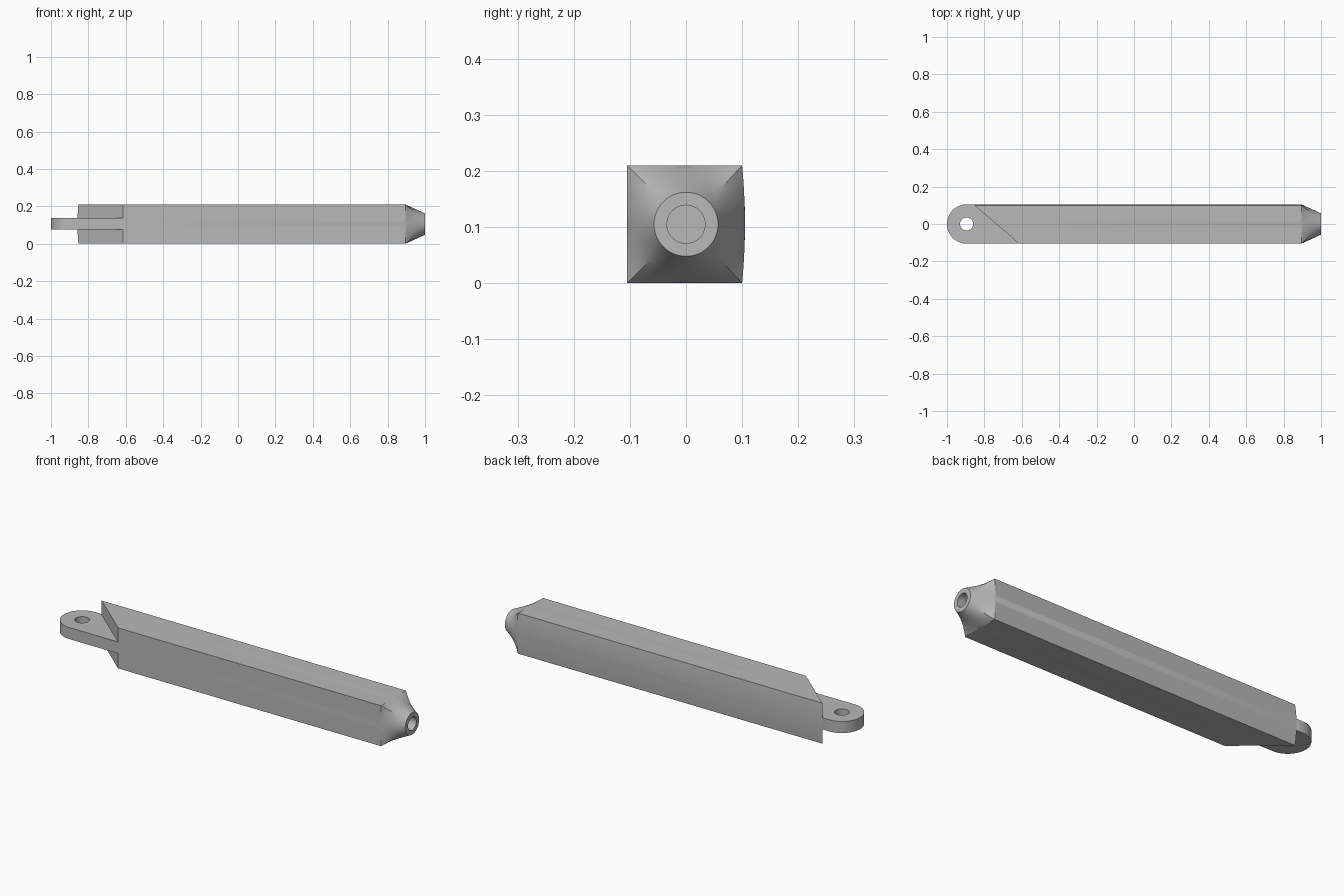
import bpy, bmesh, math

cube = bpy.data.objects.get("Cube")
if cube:
    bpy.data.objects.remove(cube, do_unlink=True)

HALF = 0.105          # half of the bar's width and height
SIDES = 64            # points around each loft ring

grey = bpy.data.materials.new("plain grey")
grey.use_nodes = True
colour = (0.48, 0.48, 0.48, 1)
grey.diffuse_color = colour
grey.node_tree.nodes["Principled BSDF"].inputs["Base Color"].default_value = colour


def finish(name, bm, angle):
    bmesh.ops.recalc_face_normals(bm, faces=bm.faces)
    mesh = bpy.data.meshes.new(name)
    bm.to_mesh(mesh)
    bm.free()
    mesh.materials.append(grey)
    obj = bpy.data.objects.new(name, mesh)
    bpy.context.collection.objects.link(obj)
    bpy.ops.object.select_all(action="DESELECT")
    obj.select_set(True)
    bpy.context.view_layer.objects.active = obj
    bpy.ops.object.shade_smooth_by_angle(angle=math.radians(angle))
    return obj


def slant(y):
    """x position of the oblique cut at the lug end."""
    return -0.615 - (y + HALF) * 1.16


def section(blend, radius):
    """Ring of (y, z) points from the bulged square to a circle."""
    points = []
    for k in range(SIDES):
        a = 2 * math.pi * k / SIDES
        c, s = math.cos(a), math.sin(a)
        d = 1 / max(abs(c), abs(s))
        y = c * d * (0.1 if c > 0 else HALF)
        z = s * d * HALF
        if c > 0 and abs(c) >= abs(s):      # gently crowned back side
            y += 0.005 * (1 - (z / HALF) ** 2)
        corner = (d - 1) / (math.sqrt(2) - 1)
        w = blend + 0.5 * corner * blend * (1 - blend)
        points.append((y + (c * radius - y) * w, z + (s * radius - z) * w))
    return points


# Square bar with an oblique end, lofted into a round nose with a blind bore
bm = bmesh.new()
rings = []


def add_ring(points, x_of):
    ring = [bm.verts.new((x_of(y), y, z + HALF)) for y, z in points]
    if rings:
        last = rings[-1]
        for i in range(SIDES):
            j = (i + 1) % SIDES
            bm.faces.new((last[i], last[j], ring[j], ring[i]))
    rings.append(ring)


add_ring(section(0, HALF), slant)
STEPS = 8
for i in range(STEPS + 1):
    t = i / STEPS
    add_ring(section(t, 0.057), lambda y: 0.895 + 0.105 * t)
for x in (1.0, 0.88):
    add_ring(section(1, 0.034), lambda y: x)
bm.faces.new(rings[0])
bm.faces.new(rings[-1])
finish("bar_body", bm, 25)

# Flat lug with a rounded end and a pin hole
PIN_X = -0.895


def arc(radius, start, end, count):
    return [(PIN_X + radius * math.cos(start + (end - start) * i / count),
             radius * math.sin(start + (end - start) * i / count))
            for i in range(count + 1)]


bm = bmesh.new()
outline = arc(HALF, math.pi / 2, 3 * math.pi / 2, 32)
outline += [(slant(-HALF), -HALF), (-0.6, -0.09), (-0.82, 0.09), (slant(HALF), HALF)]
hole = arc(0.035, 0, 2 * math.pi, 32)[:-1]
edges = []
for loop in (outline, hole):
    verts = [bm.verts.new((x, y, 0.077)) for x, y in loop]
    edges += [bm.edges.new((verts[i - 1], verts[i])) for i in range(len(verts))]
bmesh.ops.triangle_fill(bm, edges=edges, use_beauty=True)
result = bmesh.ops.extrude_face_region(bm, geom=bm.faces[:])
top = [v for v in result["geom"] if isinstance(v, bmesh.types.BMVert)]
bmesh.ops.translate(bm, verts=top, vec=(0, 0, 0.06))
finish("end_lug", bm, 30)
